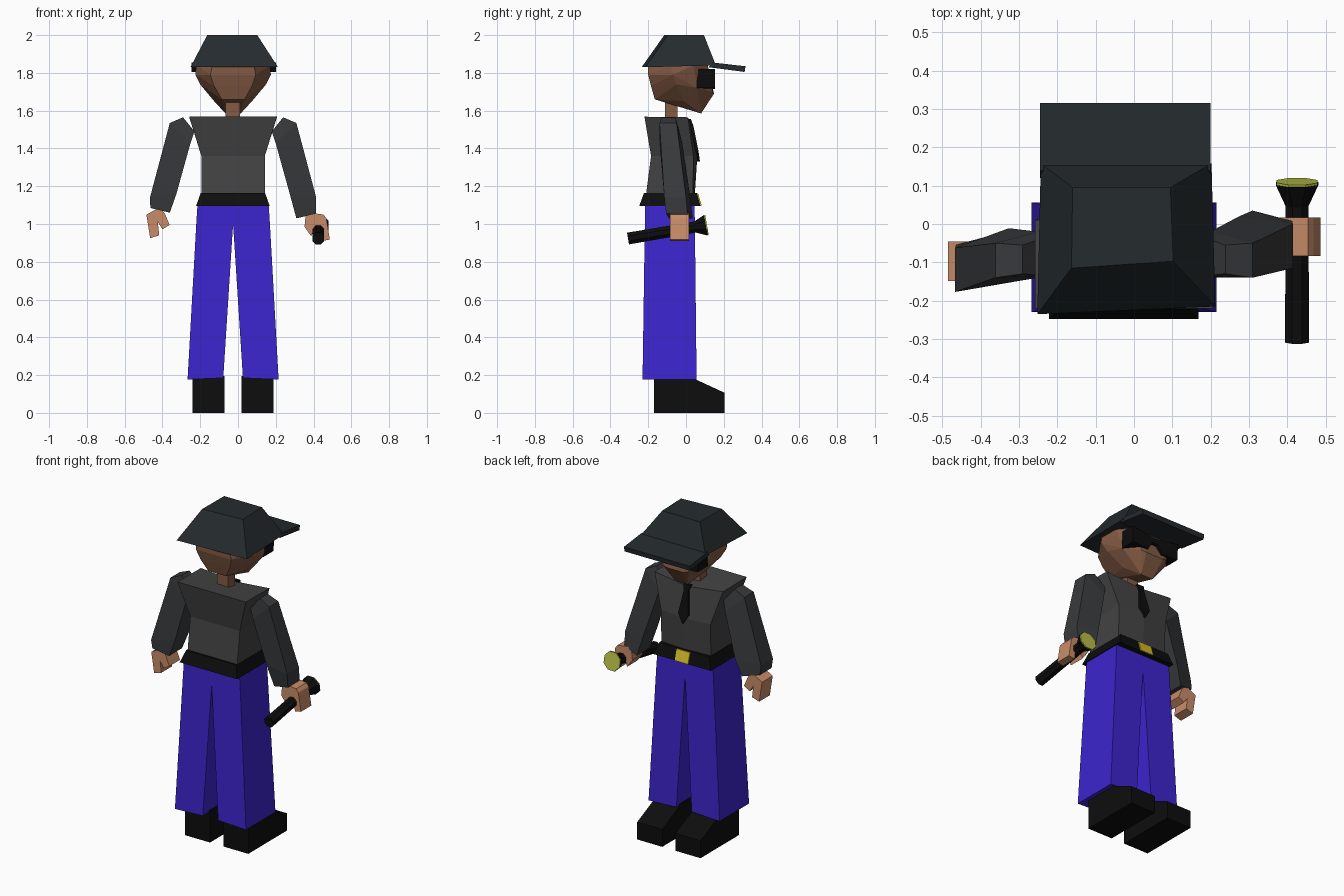
import bpy, bmesh, math
from mathutils import Vector, Matrix

CX = -0.026  # body centre line


def material(name, rgb):
    m = bpy.data.materials.new(name)
    m.diffuse_color = (*rgb, 1)
    return m


SKIN = material("skin", (0.58, 0.26, 0.14))
FACE = material("face_skin", (0.23, 0.105, 0.058))
SHIRT = material("shirt", (0.055, 0.055, 0.057))
SLEEVE = material("sleeve", (0.04, 0.042, 0.045))
CAP = material("cap", (0.018, 0.024, 0.027))
BLACK = material("black", (0.004, 0.004, 0.004))
BLUE = material("blue", (0.045, 0.018, 0.62))
YELLOW = material("yellow", (0.65, 0.5, 0.02))
LENS = material("lens", (0.48, 0.52, 0.06))


def finish(name, bm, mat):
    bmesh.ops.recalc_face_normals(bm, faces=bm.faces)
    me = bpy.data.meshes.new(name)
    bm.to_mesh(me)
    bm.free()
    me.materials.append(mat)
    ob = bpy.data.objects.new(name, me)
    bpy.context.collection.objects.link(ob)
    return ob


def loft(name, rings, mat):
    """Skin equal-length rings of points and cap both ends."""
    bm = bmesh.new()
    vs = [[bm.verts.new(p) for p in r] for r in rings]
    n = len(rings[0])
    for a, b in zip(vs, vs[1:]):
        for i in range(n):
            j = (i + 1) % n
            bm.faces.new((a[i], a[j], b[j], b[i]))
    bm.faces.new(vs[0])
    bm.faces.new(vs[-1])
    return finish(name, bm, mat)


def prism_y(name, profile, y0, y1, mat):
    return loft(name, [[(x, y, z) for x, z in profile] for y in (y0, y1)], mat)


def prism_x(name, profile, x0, x1, mat):
    return loft(name, [[(x, y, z) for y, z in profile] for x in (x0, x1)], mat)


def hull(name, pts, mat):
    bm = bmesh.new()
    for p in pts:
        bm.verts.new(p)
    bmesh.ops.convex_hull(bm, input=bm.verts)
    loose = [v for v in bm.verts if not v.link_faces]
    bmesh.ops.delete(bm, geom=loose, context='VERTS')
    return finish(name, bm, mat)


def rect(x0, x1, y0, y1, z):
    return [(x0, y0, z), (x1, y0, z), (x1, y1, z), (x0, y1, z)]


# Cap: tapered crown and sloping brim
loft("cap_crown", [
    [(-0.252, -0.235, 1.83), (0.212, -0.215, 1.83), (0.202, 0.158, 1.84), (-0.243, 0.158, 1.84)],
    [(-0.163, -0.115, 2.0), (0.102, -0.097, 2.0), (0.095, 0.095, 2.0), (-0.16, 0.095, 2.0)]], CAP)
prism_x("cap_brim", [(0.12, 1.83), (0.14, 1.855), (0.315, 1.835), (0.31, 1.805)], -0.245, 0.2, CAP)

# Head: faceted, wide at the temples and narrowing to the chin
half = [(0.11, -0.2, 1.84), (0.195, -0.08, 1.84), (0.19, 0.04, 1.84), (0.12, 0.115, 1.84),
        (0.12, -0.2, 1.79), (0.2, -0.07, 1.79),
        (0.1, -0.185, 1.73), (0.175, -0.05, 1.74), (0.155, 0.06, 1.72),
        (0.06, -0.165, 1.66), (0.1, -0.01, 1.65), (0.09, 0.14, 1.70),
        (0.06, 0.148, 1.69), (0.04, 0.08, 1.585)]
hull("head", [(CX + s * x, y, z) for x, y, z in half for s in (1, -1)], FACE)
loft("neck", [rect(-0.065, 0.01, -0.11, -0.045, z) for z in (1.54, 1.67)], FACE)

# Sunglasses: pinched at the bridge
lens = [(0.165, 1.82), (0.16, 1.72), (0.05, 1.715), (0.02, 1.765)]
left = [(-x, z) for x, z in lens[::-1]]
prism_y("sunglasses", [(CX + x, z) for x, z in lens + left + [(-0.02, 1.80), (0.02, 1.80)]],
        0.055, 0.153, BLACK)


# Torso: five-sided rings with a ridge down the chest
def torso_ring(w, back, front, ridge, z, zf, zc):
    return [(CX - w, back, z), (CX + w, back, z), (CX + w, front, zf),
            (CX, ridge, zc), (CX - w, front, zf)]


loft("torso", [torso_ring(0.168, -0.215, 0.035, 0.045, 1.13, 1.13, 1.13),
               torso_ring(0.168, -0.185, 0.04, 0.06, 1.36, 1.36, 1.36),
               torso_ring(0.232, -0.22, 0.01, 0.02, 1.568, 1.565, 1.54)], SHIRT)

# Tie: diamond strip lying on the chest
tie = [(0.025, 0.022, 1.555), (0.014, 0.035, 1.52), (0.034, 0.062, 1.385), (0, 0.07, 1.33)]
loop = tie + [(-x, y, z) for x, y, z in tie[2::-1]]
loft("tie", [[(CX + x, y + d, z) for x, y, z in loop] for d in (-0.012, 0.004)], BLACK)

# Belt and buckle
loft("belt", [rect(-0.222, 0.168, -0.248, 0.077, 1.095),
              rect(-0.197, 0.143, -0.222, 0.057, 1.165)], BLACK)
loft("belt_buckle", [rect(CX - 0.045, CX + 0.045, 0.05, 0.083, 1.097),
                     rect(CX - 0.045, CX + 0.045, 0.03, 0.064, 1.162)], YELLOW)

# Trouser legs and shoes
for side, s in (("left", -1), ("right", 1)):
    loft(side + "_trouser_leg", [
        [(CX + s * x, y, z) for x, y, z in ring] for ring in (
            rect(0, 0.188, -0.217, 0.045, 1.11),
            rect(0, 0.195, -0.218, 0.047, 1.0),
            [(0.052, -0.23, 0.185), (0.241, -0.23, 0.177),
             (0.241, 0.056, 0.177), (0.052, 0.056, 0.185)])], BLUE)
    prism_x(side + "_shoe", [(-0.17, 0), (0.203, 0), (0.203, 0.107), (0.045, 0.18),
                             (0.03, 0.195), (-0.17, 0.195)],
            CX + s * 0.045, CX + s * 0.215, BLACK)

    # Sleeves: shoulder, elbow and cuff rings, the left one hanging further back
    dy, dz = (-0.062, 0.03) if s < 0 else (0, 0)
    shoulder = [(0.205, -0.135, 1.49), (0.265, -0.13, 1.565), (0.265, -0.055, 1.565), (0.205, -0.035, 1.49)]
    upper = [(0.225, -0.14, 1.43), (0.335, -0.14, 1.535), (0.335, -0.05, 1.535), (0.225, -0.02, 1.43)]
    elbow = [(0.3, -0.115 + dy / 2, 1.16), (0.44, -0.115 + dy, 1.14),
             (0.44, 0.0 + dy, 1.14), (0.3, 0.02 + dy / 2, 1.16)]
    cuff = [(0.335, -0.09 + dy, 1.03 + dz), (0.438, -0.105 + dy, 1.055 + dz),
            (0.438, 0.008 + dy, 1.055 + dz), (0.335, 0.035 + dy, 1.03 + dz)]
    loft(side + "_sleeve", [[(CX + s * x, y, z) for x, y, z in r]
                            for r in (shoulder, upper, elbow, cuff)], SLEEVE)

# Hands: mitten outlines with a thumb
prism_y("left_hand", [(-0.485, 1.05), (-0.41, 1.09), (-0.385, 1.05), (-0.362, 0.995), (-0.4, 0.972),
                      (-0.425, 1.01), (-0.417, 0.94), (-0.465, 0.925)], -0.148, -0.045, SKIN)
prism_y("right_hand", [(0.36, 1.062), (0.453, 1.05), (0.468, 1.03), (0.486, 0.918), (0.445, 0.91),
                       (0.437, 0.98), (0.405, 0.985), (0.388, 0.935), (0.352, 0.985)],
        -0.084, 0.017, SKIN)

# Flashlight: octagonal barrel, flared head and lens, tilted slightly upwards
slope = math.atan2(0.07, 0.41)
tilt = Matrix.Translation((0.425, -0.307, 0.923)) @ Matrix.Rotation(slope, 4, 'X')


def octagon(r, d):
    return [tilt @ Vector((r * math.cos(a), d, r * math.sin(a)))
            for a in (math.pi / 8 + i * math.pi / 4 for i in range(8))]


loft("flashlight_body", [octagon(r, d) for r, d in
                         ((0.034, 0), (0.032, 0.36), (0.06, 0.418))], BLACK)
loft("flashlight_lens", [octagon(0.058, d) for d in (0.414, 0.424)], LENS)
